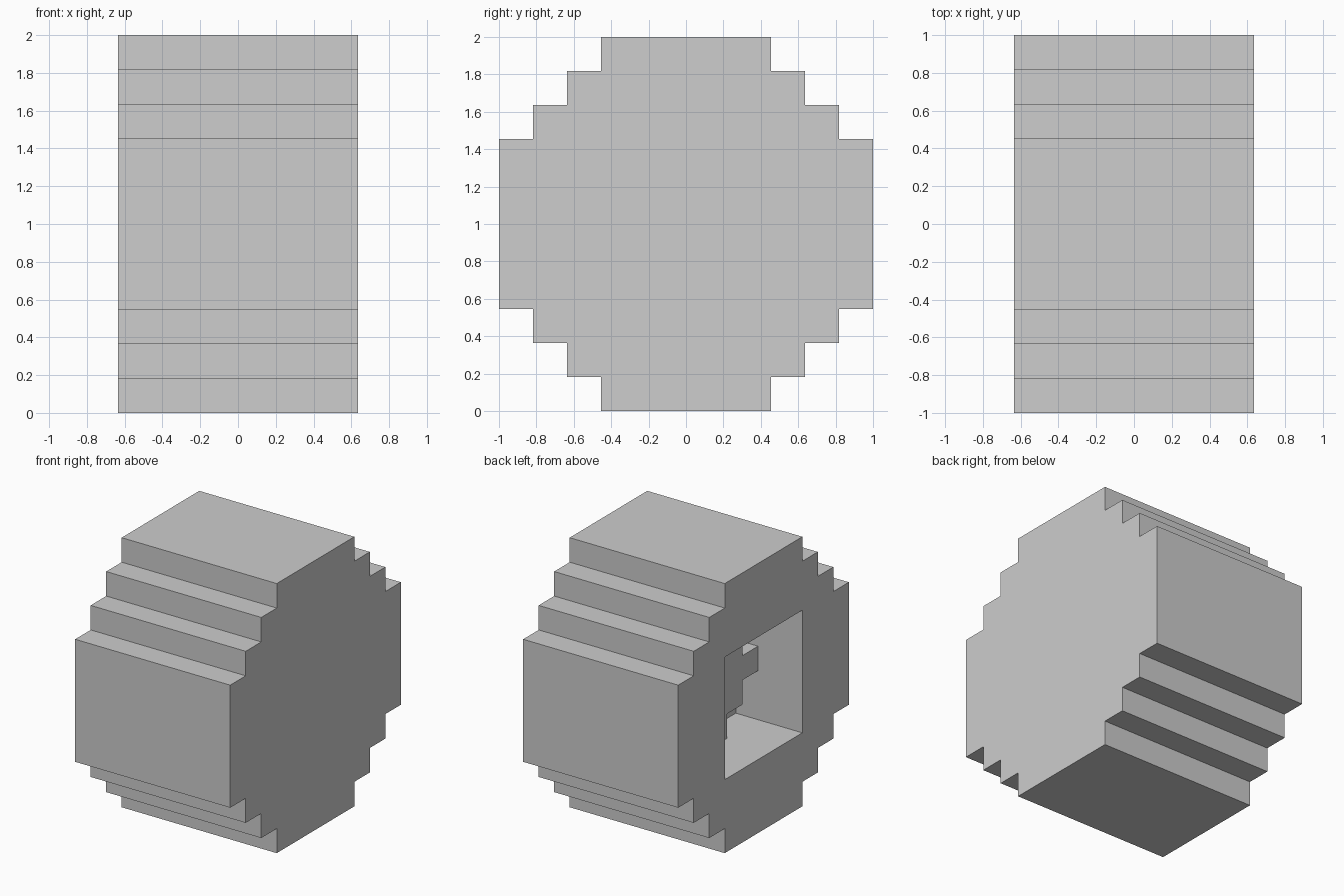
import bpy
import bmesh

cube = bpy.data.objects.get("Cube")
if cube:
    bpy.data.objects.remove(cube, do_unlink=True)

U = 2 / 11          # one block step
HALF = 3.5          # half the wheel thickness, in steps
GREY = (0.61, 0.61, 0.61, 1)

grey = bpy.data.materials.new("plain_grey")
grey.use_nodes = True
grey.diffuse_color = GREY
grey.node_tree.nodes["Principled BSDF"].inputs["Base Color"].default_value = GREY


def stepped_outline(flat, radius):
    """Closed stair-stepped round outline in (y, z), mirrored from one quarter."""
    quarter = []
    y, z = flat, radius
    while y < radius:
        quarter += [(y, z), (y, z - 1)]
        y, z = y + 1, z - 1
    quarter.append((y, z))
    right = quarter + [(a, -b) for a, b in reversed(quarter)]
    return right + [(-a, -b) for a, b in right]


def slab(name, outline, x0, x1):
    """Extrude an outline along x between two planes."""
    bm = bmesh.new()
    face = bm.faces.new([bm.verts.new((x0 * U, a * U, b * U + 1)) for a, b in outline])
    grown = bmesh.ops.extrude_face_region(bm, geom=[face], use_keep_orig=True)
    verts = [v for v in grown["geom"] if isinstance(v, bmesh.types.BMVert)]
    bmesh.ops.translate(bm, verts=verts, vec=((x1 - x0) * U, 0, 0))
    bmesh.ops.recalc_face_normals(bm, faces=bm.faces)
    mesh = bpy.data.meshes.new(name)
    bm.to_mesh(mesh)
    bm.free()
    mesh.materials.append(grey)
    obj = bpy.data.objects.new(name, mesh)
    bpy.context.collection.objects.link(obj)
    return obj


# Wheel body
tyre = slab("tyre", stepped_outline(2.5, 5.5), -HALF, HALF)

# Square recess in the -x side, three steps deep
square = [(-2.5, -2.5), (2.5, -2.5), (2.5, 2.5), (-2.5, 2.5)]
cutter = slab("recess_cutter", square, -HALF - 1, -HALF + 3)
cutter.hide_render = True
cut = tyre.modifiers.new("recess", 'BOOLEAN')
cut.operation = 'DIFFERENCE'
cut.solver = 'EXACT'
cut.object = cutter
bpy.context.view_layer.objects.active = tyre
bpy.ops.object.modifier_apply(modifier=cut.name)
bpy.data.objects.remove(cutter, do_unlink=True)

# Raised diamond hub inside the recess
slab("hub", stepped_outline(0.5, 2.5), -HALF + 2, -HALF + 3.3)
